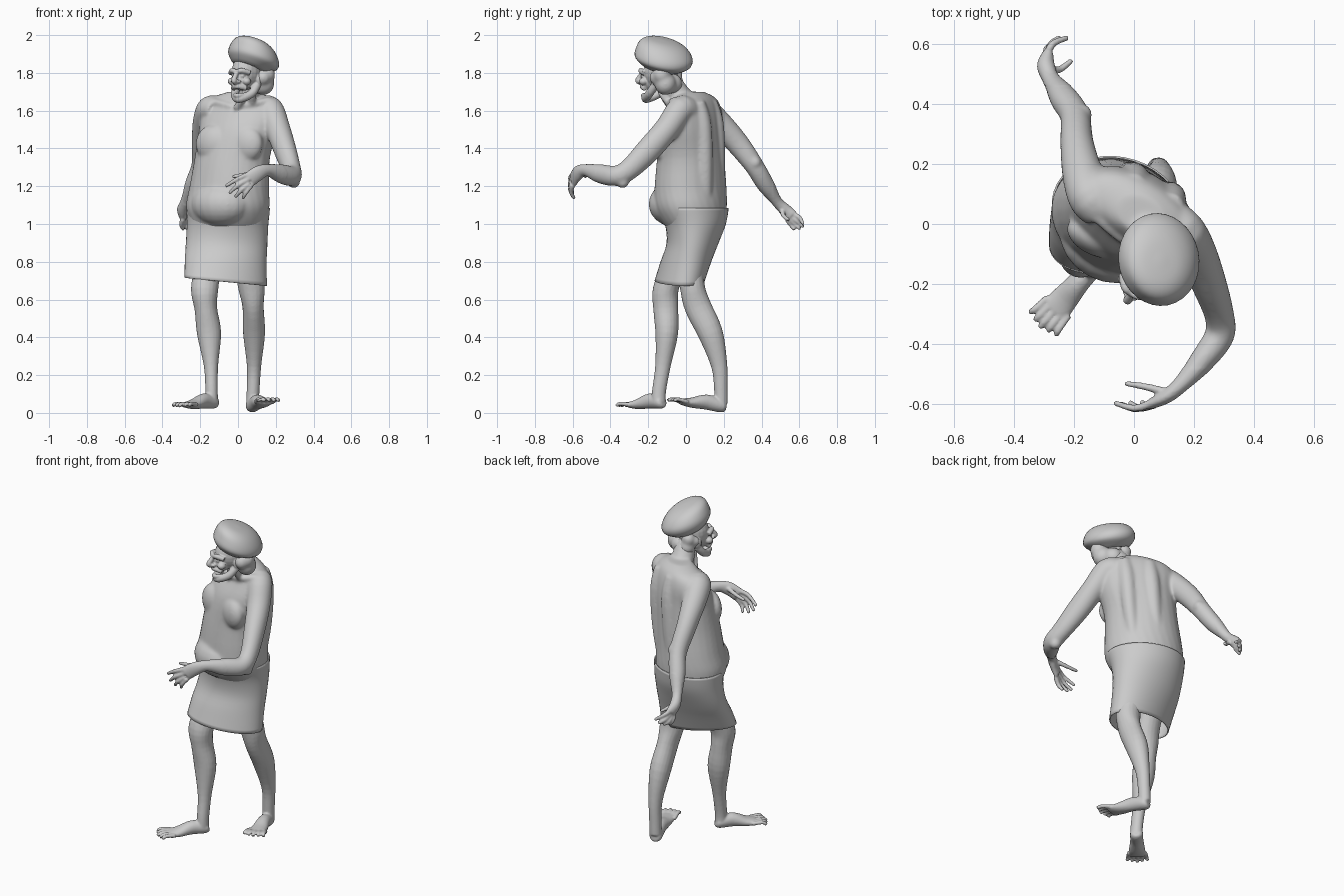
import bpy, bmesh, math
from mathutils import Vector, Matrix

X, Y, Z = Vector((1, 0, 0)), Vector((0, 1, 0)), Vector((0, 0, 1))
I = Matrix()


def rot_z(deg):
    return Matrix.Rotation(math.radians(deg), 4, 'Z')


def spline(pts, steps):
    """Catmull-Rom resampling of rows of numbers."""
    rows = [tuple(p) + (p[3],) * (len(p) == 4) for p in pts]
    rows = [r + (0,) * (6 - len(r)) for r in rows]
    out = []
    for i in range(len(rows) - 1):
        a, b, c, d = rows[max(i - 1, 0)], rows[i], rows[i + 1], rows[min(i + 2, len(rows) - 1)]
        for s in range(steps):
            t = s / steps
            out.append([0.5 * (2 * q + (r - p) * t + (2 * p - 5 * q + 4 * r - s4) * t * t
                               + (3 * q - p - 3 * r + s4) * t ** 3) for p, q, r, s4 in zip(a, b, c, d)])
    return out + [list(rows[-1])]


def tube(bm, pts, ref=Z, level=False, M=I, seg=20, steps=4, caps=True):
    """Loft ellipses: rows are x, y, z, side radius, ref radius, yaw."""
    rows = spline(pts, steps)
    cs = [Vector(r[:3]) for r in rows]
    rings = []
    for i, r in enumerate(rows):
        t = Z if level else (cs[min(i + 1, len(cs) - 1)] - cs[max(i - 1, 0)]).normalized()
        side = t.cross(rot_z(r[5]).to_3x3() @ ref).normalized()
        up = side.cross(t)
        rings.append([bm.verts.new(M @ (cs[i] + side * r[3] * math.cos(k * math.tau / seg)
                                        + up * r[4] * math.sin(k * math.tau / seg))) for k in range(seg)])
    for a, b in zip(rings, rings[1:]):
        for k in range(seg):
            bm.faces.new((a[k], a[(k + 1) % seg], b[(k + 1) % seg], b[k]))
    if caps:
        bm.faces.new(rings[0][::-1])
        bm.faces.new(rings[-1])


def ball(bm, loc, rad, M=I):
    bmesh.ops.create_uvsphere(bm, u_segments=20, v_segments=12, radius=1,
                              matrix=M @ Matrix.Translation(loc) @ Matrix.Diagonal((*rad, 1)))


def finish(name, bm, voxel=0, soft=None):
    """Make the object; voxel fuses the parts, soft picks vertices to melt further."""
    bmesh.ops.recalc_face_normals(bm, faces=bm.faces)
    me = bpy.data.meshes.new(name)
    bm.to_mesh(me)
    ob = bpy.data.objects.new(name, me)
    bpy.context.collection.objects.link(ob)
    if voxel:
        m = ob.modifiers.new("fuse", 'REMESH')
        m.mode, m.voxel_size = 'VOXEL', voxel
        s = ob.modifiers.new("soften", 'SMOOTH')
        s.factor, s.iterations = 0.5, 2
        dg = bpy.context.evaluated_depsgraph_get()
        me = bpy.data.meshes.new_from_object(ob.evaluated_get(dg))
        ob.modifiers.clear()
        ob.data = me
        if soft:
            bm.clear()
            bm.from_mesh(me)
            vs = [v for v in bm.verts if soft(v.co)]
            for _ in range(14):
                bmesh.ops.smooth_vert(bm, verts=vs, factor=.5, use_axis_x=True, use_axis_y=True, use_axis_z=True)
            bm.to_mesh(me)
    bm.free()
    for p in me.polygons:
        p.use_smooth = True
    return ob


def finger(bm, *pts):
    tube(bm, [(*p, r) for p, r in zip(pts, (0.014, 0.012, 0.009))], seg=10, steps=3)


def foot(bm, heel, toe):
    h, t = Vector(heel), Vector(toe)
    d = t - h
    side = d.cross(Z).normalized()
    tube(bm, [(*(h - d * 0.08), 0.02, 0.02), (*h, 0.036, 0.034), (*(h + d * 0.35 + Z * 0.012), 0.037, 0.04),
              (*(h + d * 0.7), 0.046, 0.027), (*(h + d * .95), 0.052, 0.016)])
    for k in range(-2, 3):
        b = t + side * k * 0.023
        e = b + d.normalized() * (0.058 - 0.008 * abs(k)) + side * k * 0.006
        tube(bm, [(*(b - d * 0.15), 0.012), (*((b + e) / 2 + Z * 0.008), 0.011), (*(e - Z * .003), 0.010)], seg=10)


# Body: torso, limbs and hands fused into one skin
body = bmesh.new()
T = -28
tube(body, [(-.06, .035, .96, .18, .12, -8), (-.055, .033, 1.03, .21, .17, -15), (-.054, .024, 1.1, .226, .188, -20),
            (-.046, .024, 1.2, .218, .182, T), (-.03, .025, 1.35, .207, .17, T), (0, .025, 1.5, .22, .152, T),
            (.01, .042, 1.6, .218, .12, T), (.015, .045, 1.665, .175, .092, T), (.025, .03, 1.70, .08, .06, T)],
     ref=Y, level=True, seg=28)
turn = rot_z(T)
ball(body, (0, 0, 0), (.165, .13, .12), Matrix.Translation((-.09, -.06, 1.105)) @ turn)
for x, y in ((-.132, -.045), (.04, -.108)):
    ball(body, (0, 0, 0), (.1, .058, .1), Matrix.Translation((x, y, 1.425)) @ turn)
# back folds either side of the spine
for s in (-1, 1):
    o = Vector((.88, -.47, 0)) * s * .07
    tube(body, [(.06 + o.x, .09 + o.y, 1.64, .045), (.064 + o.x, .121 + o.y, 1.52, .048),
                (.05 + o.x, .133 + o.y, 1.3, .042), (.02 + o.x, .135 + o.y, 1.1, .035)], ref=Y)
# collar bones and neck
tube(body, [(.0, -.065, 1.62, .018), (.08, -.09, 1.635, .018), (.17, -.06, 1.655, .02)])
tube(body, [(-.03, -.055, 1.62, .018), (-.1, -.0, 1.64, .018), (-.16, .06, 1.655, .02)])
tube(body, [(.03, .02, 1.6, .085), (.045, -.03, 1.67, .066), (.06, -.09, 1.76, .058)], ref=Y)
for a in ((-.01, -.075, 1.61), (.075, -.075, 1.62)):
    tube(body, [(*a, .02), (.04 + a[0] * .5, -.13, 1.69, .018), (.05 + a[0] * .4, -.145, 1.75, .016)], ref=Y)
# forward arm and hand
tube(body, [(.13, .01, 1.6, .07), (.17, -.03, 1.605, .072), (.21, -.1, 1.505, .067), (.25, -.2, 1.39, .059, .067),
            (.283, -.3, 1.29, .05, .057), (.285, -.37, 1.255, .05, .054), (.23, -.45, 1.265, .043, .052),
            (.16, -.53, 1.285, .028, .032), (.11, -.572, 1.27, .024, .04), (.06, -.597, 1.235, .018, .042)])
ball(body, (.295, -.335, 1.222), (.034, .034, .034))
finger(body, (.05, -.6, 1.26), (0, -.613, 1.24), (-.065, -.595, 1.2))
finger(body, (.055, -.603, 1.237), (0, -.615, 1.205), (-.047, -.597, 1.162))
finger(body, (.06, -.603, 1.215), (.018, -.613, 1.18), (-.015, -.593, 1.142))
finger(body, (.07, -.6, 1.205), (.042, -.608, 1.167), (.025, -.59, 1.135))
finger(body, (.11, -.56, 1.28), (.04, -.542, 1.262), (-.03, -.53, 1.25))
# trailing arm and hand
tube(body, [(-.11, .05, 1.6, .07), (-.145, .09, 1.605, .075), (-.172, .17, 1.54, .068), (-.19, .27, 1.43, .056, .062),
            (-.197, .36, 1.31, .05, .052), (-.235, .42, 1.21, .047), (-.275, .48, 1.12, .029),
            (-.293, .525, 1.075, .03, .033), (-.288, .56, 1.04, .02, .035)])
ball(body, (-.172, .365, 1.325), (.034, .034, .034))
finger(body, (-.29, .56, 1.055), (-.27, .6, 1.035), (-.22, .62, 1.0))
finger(body, (-.288, .56, 1.035), (-.275, .6, 1.007), (-.245, .62, .985))
finger(body, (-.29, .55, 1.025), (-.29, .583, .993), (-.265, .602, .975))
finger(body, (-.293, .535, 1.025), (-.3, .557, .993), (-.288, .575, .97))
finger(body, (-.28, .51, 1.08), (-.245, .515, 1.045), (-.207, .545, 1.02))
# legs and feet
tube(body, [(-.15, .03, .94, .07, .06), (-.164, -.065, .76, .07, .062), (-.177, -.108, .65, .072, .068),
            (-.17, -.107, .55, .06, .066), (-.153, -.102, .42, .064, .06), (-.143, -.122, .25, .038, .041),
            (-.14, -.142, .12, .033, .037), (-.14, -.145, .06, .035, .038)], ref=Y)
tube(body, [(.04, .05, .94, .075, .07), (.057, .028, .76, .072, .07), (.072, .035, .66, .07, .066),
            (.08, .064, .56, .056, .071), (.085, .13, .42, .058, .066), (.085, .176, .25, .038, .043),
            (.08, .185, .12, .034, .036), (.077, .185, .05, .034, .036)], ref=Y)
foot(body, (-.13, -.132, .056), (-.275, -.3, .042))
foot(body, (.075, .19, .036), (.15, -.04, .062))
finish("body", body, .006, lambda c: c.z > .98 and -.48 < c.y < .46 and c.z < 1.74 and not (c.x < -.2 and c.z < 1.1 and c.y > .3))

# Head: skull and gaunt open-mouthed face
H = Matrix.Translation((.05, -.13, 1.77)) @ rot_z(-30)
head = bmesh.new()
ball(head, (0, -.005, .035), (.076, .095, .095), H)
ball(head, (0, -.06, -.005), (.052, .055, .06), H)
tube(head, [(-.058, -.075, .03, .014), (-.028, -.11, .042, .014), (0, -.115, .036, .012),
            (.028, -.11, .042, .014), (.058, -.075, .03, .014)], M=H)
tube(head, [(0, -.105, .04, .011), (0, -.13, .012, .013), (0, -.143, -.012, .015), (0, -.12, -.022, .013)], ref=X, M=H)
tube(head, [(-.04, -.08, -.052, .014), (0, -.115, -.04, .014), (.04, -.08, -.052, .014)], M=H)
tube(head, [(-.036, -.07, -.085, .012), (0, -.112, -.09, .012), (.036, -.07, -.085, .012)], M=H)
tube(head, [(-.06, .0, -.03, .022), (-.05, -.045, -.08, .022), (0, -.095, -.108, .022),
            (.05, -.045, -.08, .022), (.06, .0, -.03, .022)], M=H)
for s in (-1, 1):
    ball(head, (s * .025, -.097, .014), (.014, .014, .013), H)
    ball(head, (s * .045, -.085, -.015), (.022, .024, .02), H)
    ball(head, (s * .016, -.122, -.016), (.012, .012, .01), H)
    ball(head, (s * .074, .0, -.005), (.014, .024, .034), H)
finish("head", head, .0045)

# Hair: soft curls below the hat
hair = bmesh.new()
for x, y, z, r in ((.062, .06, -.028, .06), (-.05, .055, -.025, .048), (.005, .072, -.028, .054),
                   (.082, .02, .005, .042), (-.07, .015, .01, .03), (.085, .05, .02, .05), (-.06, .05, .025, .04)):
    ball(hair, (x, y, z), (r, r * .95, r), H)
finish("hair", hair, .006, lambda c: True)

# Beret: soft flattened dome, tilted
tilt = Z.rotation_difference(Vector((.32, .2, .95))).to_matrix().to_4x4()
beret = bmesh.new()
tube(beret, [(0, .0, -.07, .092, .1), (0, 0, -.058, .108, .122), (.005, 0, -.028, .138, .152), (0, 0, .01, .137, .153),
             (-.012, -.012, .05, .112, .128), (-.018, -.022, .073, .07, .08), (-.018, -.022, .08, .01, .01)],
     ref=Y, level=True, M=Matrix.Translation((.083, -.117, 1.892)) @ tilt, seg=32)
finish("beret", beret)

# Shorts: loose cloth tube, twisting from waist to hem
shorts = bmesh.new()
tube(shorts, [(-.052, .04, 1.085, .226, .182, -18), (-.055, .05, 1.0, .217, .16, -8), (-.06, .035, .9, .216, .138, 0),
              (-.065, .0, .8, .218, .132, 8), (-.065, -.035, .69, .222, .125, 13)],
     ref=Y, level=True, seg=40, caps=False)
for v in shorts.verts:
    w = max(0, (.85 - v.co.z) / .16)
    v.co.z -= .1 * (v.co.x + .02) * w
so = finish("shorts", shorts).modifiers.new("cloth", 'SOLIDIFY')
so.thickness = .006
